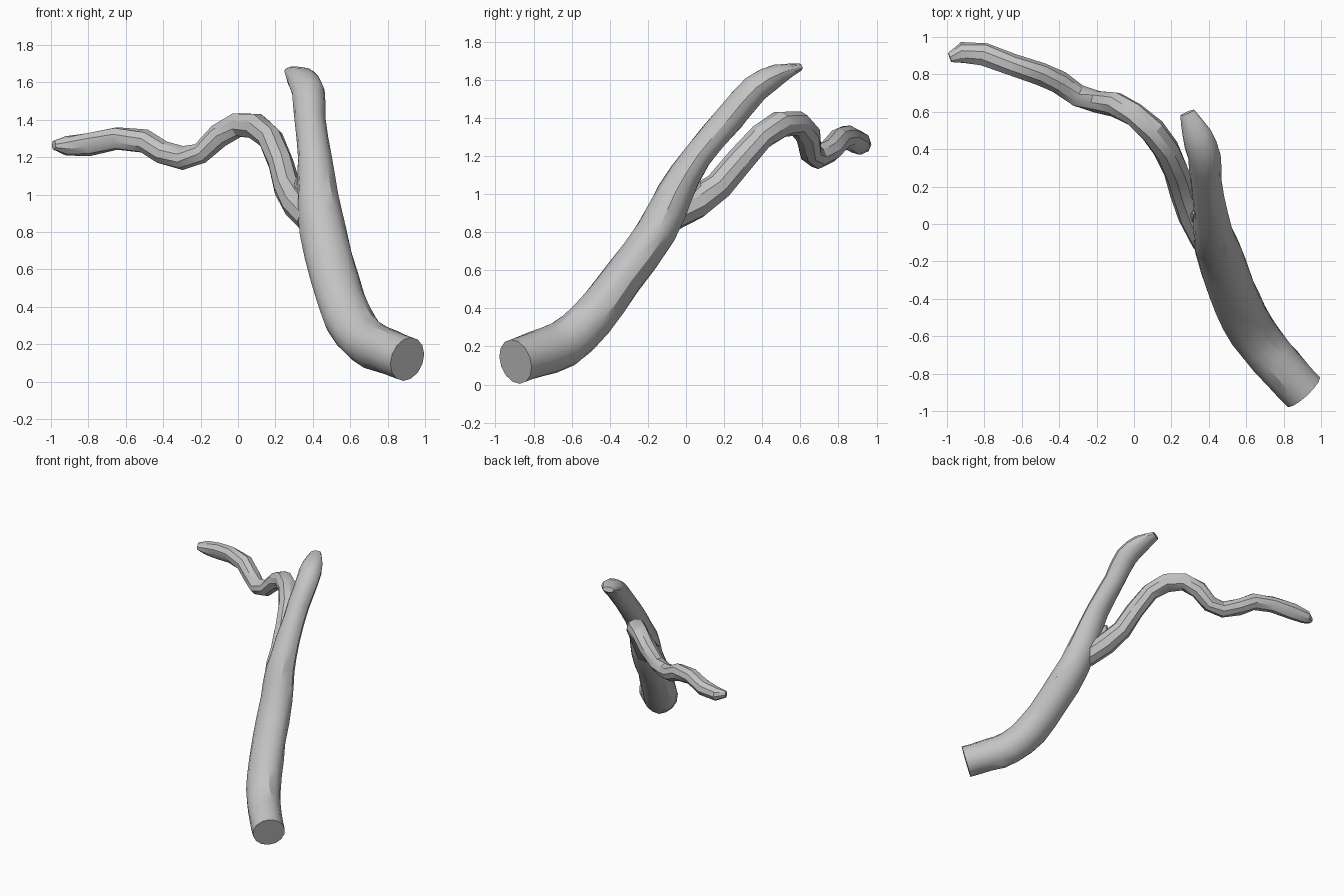
import bpy, bmesh, math, random
from mathutils import Vector

random.seed(4)
cube = bpy.data.objects.get("Cube")
if cube:
    bpy.data.objects.remove(cube, do_unlink=True)

bark = bpy.data.materials.new("grey_bark")
bark.use_nodes = True
GREY = (0.55, 0.55, 0.55, 1)
bark.diffuse_color = GREY
bark.node_tree.nodes["Principled BSDF"].inputs["Base Color"].default_value = GREY


def refine(points, steps):
    """Catmull-Rom resampling of x, y, z, radius, flatness."""
    pts = [Vector(p) for p in points]
    out = []
    for i in range(len(pts) - 1):
        a, b, c = pts[max(i - 1, 0)], pts[i], pts[i + 1]
        d = pts[min(i + 2, len(pts) - 1)]
        for s in range(steps):
            t = s / steps
            out.append(0.5 * (2 * b + (c - a) * t + (2 * a - 5 * b + 4 * c - d) * t * t
                              + (3 * b - a - 3 * c + d) * t ** 3))
    return out + [pts[-1]]


def limb(name, points, sides, ref, steps=1, rough=0.0, angle=30):
    """Tapered tube with slightly uneven rings and flat ends."""
    rings = refine(points, steps)
    centres = [Vector(p[:3]) for p in rings]
    bm = bmesh.new()
    loops = []
    for i, p in enumerate(rings):
        tangent = (centres[min(i + 1, len(rings) - 1)] - centres[max(i - 1, 0)]).normalized()
        u = Vector(ref)
        u = (u - tangent * u.dot(tangent)).normalized()
        v = tangent.cross(u)
        loop = []
        for k in range(sides):
            a = math.tau * k / sides
            r = p[3] * (1 + (random.uniform(-rough, rough) if i else 0))
            loop.append(bm.verts.new(centres[i] + u * math.cos(a) * r
                                     + v * math.sin(a) * r * p[4]))
        loops.append(loop)
    for lo, hi in zip(loops, loops[1:]):
        for k in range(sides):
            n = (k + 1) % sides
            bm.faces.new((lo[k], lo[n], hi[n], hi[k]))
    bm.faces.new(loops[0][::-1])
    bm.faces.new(loops[-1])
    bmesh.ops.recalc_face_normals(bm, faces=bm.faces)
    mesh = bpy.data.meshes.new(name)
    bm.to_mesh(mesh)
    bm.free()
    mesh.materials.append(bark)
    obj = bpy.data.objects.new(name, mesh)
    bpy.context.collection.objects.link(obj)
    bpy.ops.object.select_all(action="DESELECT")
    obj.select_set(True)
    bpy.context.view_layer.objects.active = obj
    bpy.ops.object.shade_smooth_by_angle(angle=math.radians(angle))
    return obj


# Main stem, from the sawn base to the blunt tip
limb("main_stem", [
    (.905, -.895, .12, .12, 1), (.79, -.77, .165, .122, 1), (.68, -.64, .215, .126, 1),
    (.59, -.5, .34, .13, .92), (.515, -.34, .55, .13, .83), (.455, -.155, .8, .123, .87),
    (.425, -.06, 1.0, .108, .9), (.41, .06, 1.2, .09, .85), (.385, .23, 1.4, .082, .95),
    (.375, .36, 1.55, .088, .85), (.335, .48, 1.625, .078, .75), (.285, .595, 1.665, .04, .5),
], 14, (1, 0, 0), steps=2, rough=.03)

# Winding side branch
limb("side_branch", [
    (.39, -.1, .87, .08, 1), (.315, .05, .95, .085, 1), (.26, .17, 1.04, .075, 1),
    (.225, .28, 1.17, .07, 1), (.175, .4, 1.3, .07, 1), (.1, .5, 1.365, .072, 1),
    (0, .585, 1.37, .068, 1), (-.1, .64, 1.315, .065, 1), (-.2, .655, 1.22, .06, 1),
    (-.3, .685, 1.195, .062, 1), (-.4, .755, 1.225, .062, 1), (-.5, .805, 1.285, .062, 1),
    (-.65, .85, 1.3, .06, 1), (-.8, .905, 1.27, .062, 1), (-.92, .915, 1.26, .055, .9),
    (-.985, .89, 1.265, .028, .9),
], 9, (.7, .7, 0), rough=.07)

# Torn bark near the base and a small spur in the fork
limb("bark_flap", [(.57, -.54, .31, .04, 1), (.62, -.64, .23, .05, 1), (.66, -.73, .2, .035, 1)],
     6, (1, 0, 0), rough=.12)
limb("fork_spur", [(.34, .03, .96, .05, 1), (.33, .05, 1.04, .035, 1), (.325, .06, 1.1, .012, 1)],
     6, (1, 0, 0), rough=.12)
